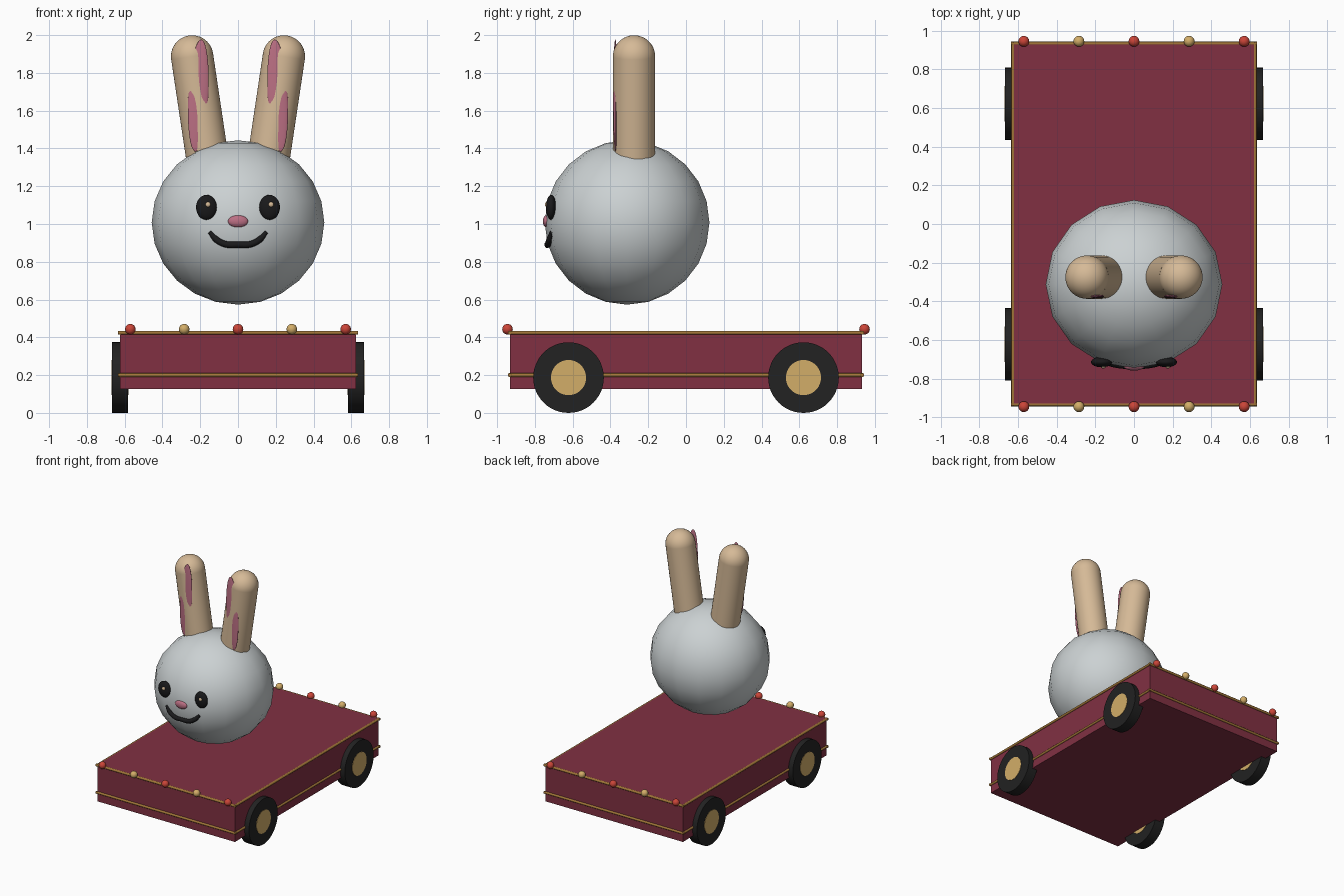
import bpy
from math import radians, pi

cube = bpy.data.objects.get("Cube")
if cube:
    bpy.data.objects.remove(cube, do_unlink=True)


def material(name, r, g, b):
    m = bpy.data.materials.new(name)
    m.use_nodes = True
    m.diffuse_color = (r, g, b, 1)
    bsdf = next(n for n in m.node_tree.nodes if n.type == 'BSDF_PRINCIPLED')
    bsdf.inputs["Base Color"].default_value = (r, g, b, 1)
    bsdf.inputs["Roughness"].default_value = 0.7
    return m


maroon = material("maroon", 0.22, 0.03, 0.055)
pale_grey = material("pale grey", 0.6, 0.64, 0.65)
tan = material("tan", 0.67, 0.49, 0.31)
gold = material("gold", 0.65, 0.42, 0.14)
bronze = material("bronze", 0.36, 0.18, 0.04)
red = material("red", 0.6, 0.06, 0.04)
pink = material("pink", 0.50, 0.16, 0.23)
rubber = material("rubber", 0.016, 0.016, 0.016)
black = material("black", 0.01, 0.01, 0.011)


def finish(name, mat, smooth=True):
    ob = bpy.context.object
    ob.name = name
    ob.data.materials.append(mat)
    if smooth:
        bpy.ops.object.transform_apply(location=False, rotation=False, scale=True)
        bpy.ops.object.shade_smooth_by_angle(angle=radians(40))
    return ob


def ellipsoid(name, mat, loc, radii, segments=32, rings=16, tilt=0):
    bpy.ops.mesh.primitive_uv_sphere_add(segments=segments, ring_count=rings, radius=1,
                                         location=loc, rotation=(0, tilt, 0))
    bpy.context.object.scale = radii
    return finish(name, mat)


def cylinder(name, mat, loc, radius, depth, rotation, vertices=48):
    bpy.ops.mesh.primitive_cylinder_add(vertices=vertices, radius=radius, depth=depth,
                                        location=loc, rotation=rotation)
    return finish(name, mat)


# Wagon bed
bpy.ops.mesh.primitive_cube_add(size=1, location=(0, 0, 0.28))
bpy.context.object.scale = (1.25, 1.865, 0.305)
finish("wagon_bed", maroon, smooth=False)

# Trim rails round the bed, at two heights
ALONG_X, ALONG_Y = (0, pi / 2, 0), (pi / 2, 0, 0)
for level, z in (("lower", 0.2), ("upper", 0.424)):
    for s, end, side in ((-1, "front", "right"), (1, "back", "left")):
        cylinder(f"{level}_{end}_rail", bronze, (0, s * 0.933, z), 0.01, 1.27, ALONG_X, 12)
        cylinder(f"{level}_{side}_rail", bronze, (s * 0.625, 0, z), 0.01, 1.88, ALONG_Y, 12)

# Row of beads along the front and back edges
for s, end in ((-1, "front"), (1, "back")):
    for i in range(5):
        ellipsoid(f"{end}_bead_{i + 1}", gold if i % 2 else red,
                  ((i - 2) * 0.285, s * 0.945, 0.443), (0.028,) * 3, 20, 12)

# Wheels with hubs
for sx, side in ((-1, "right"), (1, "left")):
    for sy, end in ((-1, "front"), (1, "back")):
        loc = (sx * 0.624, sy * 0.622, 0.187)
        cylinder(f"{end}_{side}_tyre", rubber, loc, 0.187, 0.084, ALONG_X)
        cylinder(f"{end}_{side}_hub", gold, loc, 0.093, 0.09, ALONG_X)

# Head
ellipsoid("head", pale_grey, (0, -0.312, 1.008), (0.457, 0.436, 0.435), 16, 12)

# Ears: round-ended rods leaning outward, with flat pink linings
LEAN = radians(8.5)
for s, side in ((-1, "right"), (1, "left")):
    tip = (s * 0.243, -0.275, 1.887)
    base = (s * 0.155, -0.275, 1.3)
    mid = [(a + b) / 2 for a, b in zip(tip, base)]
    cylinder(f"{side}_ear", tan, mid, 0.112, 0.594, (0, s * LEAN, 0))
    ellipsoid(f"{side}_ear_tip", tan, tip, (0.112,) * 3, 48, 24, s * LEAN)
    ellipsoid(f"{side}_ear_lining", pink, (s * 0.21, -0.374, 1.68),
              (0.053, 0.012, 0.297), 32, 24, -s * radians(3))

    # Eyes with small glints
    ellipsoid(f"{side}_eye", black, (s * 0.167, -0.714, 1.088), (0.055, 0.027, 0.066))
    ellipsoid(f"{side}_eye_glint", tan, (s * 0.167 + 0.008, -0.737, 1.103), (0.014, 0.01, 0.014), 16, 8)

# Nose
ellipsoid("nose", pink, (0, -0.738, 1.014), (0.053, 0.02, 0.032))

# Smile: a bent tube
half = [(0.15, -0.712, 0.957, 0.6), (0.115, -0.722, 0.918, 1), (0.065, -0.731, 0.893, 1)]
path = [(-x, y, z, w) for x, y, z, w in half] + [(0, -0.733, 0.891, 1)] + half[::-1]
curve = bpy.data.curves.new("smile", 'CURVE')
curve.dimensions = '3D'
curve.bevel_depth = 0.017
curve.use_fill_caps = True
spline = curve.splines.new('BEZIER')
spline.bezier_points.add(len(path) - 1)
for point, (x, y, z, w) in zip(spline.bezier_points, path):
    point.co = (x, y, z)
    point.radius = w
    point.handle_left_type = point.handle_right_type = 'AUTO'
smile = bpy.data.objects.new("smile", curve)
bpy.context.collection.objects.link(smile)
bpy.ops.object.select_all(action='DESELECT')
smile.select_set(True)
bpy.context.view_layer.objects.active = smile
bpy.ops.object.convert(target='MESH')
finish("smile", black)
